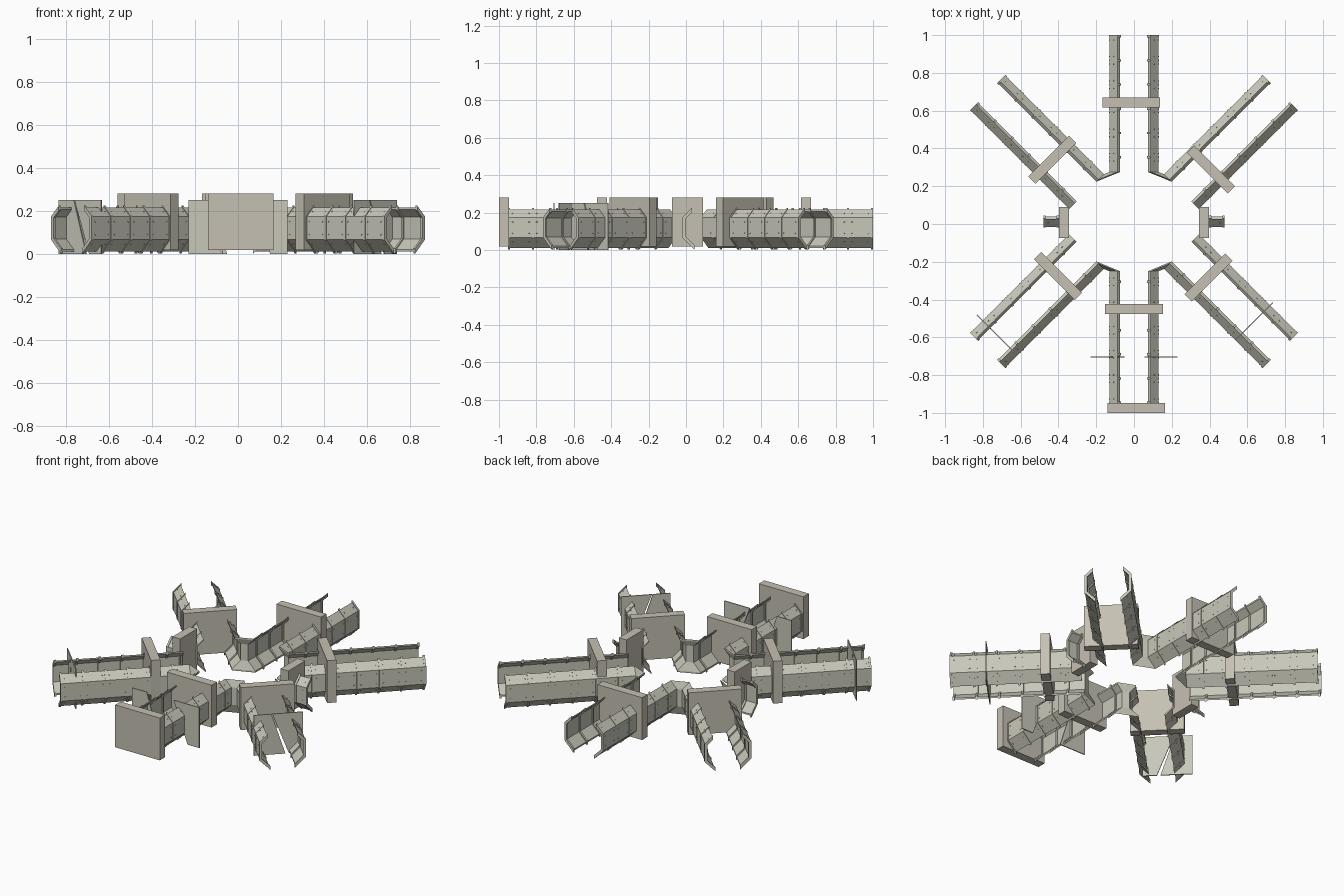
import bpy, bmesh
from math import sin, cos, radians
from mathutils import Vector, Matrix

cube = bpy.data.objects.get("Cube")
if cube:
    bpy.data.objects.remove(cube, do_unlink=True)


def material(name, color):
    m = bpy.data.materials.new(name)
    m.use_nodes = True
    m.diffuse_color = (*color, 1)
    m.node_tree.nodes["Principled BSDF"].inputs["Base Color"].default_value = (*color, 1)
    return m


WALL = material("pale grey panel", (0.58, 0.575, 0.49))
PLATE = material("warm grey bulkhead", (0.56, 0.53, 0.45))

HUB_Y = 0.013
MID_Z = 0.12
APOTHEM = 0.13


def finish(name, bm, mat):
    bmesh.ops.recalc_face_normals(bm, faces=bm.faces)
    mesh = bpy.data.meshes.new(name)
    bm.to_mesh(mesh)
    bm.free()
    mesh.materials.append(mat)
    ob = bpy.data.objects.new(name, mesh)
    bpy.context.collection.objects.link(ob)
    return ob


def add_loft(bm, first, last):
    """Closed solid between two matching cross-sections."""
    a = [bm.verts.new(p) for p in first]
    b = [bm.verts.new(p) for p in last]
    n = len(a)
    half = n // 2
    for i in range(n):
        j = (i + 1) % n
        bm.faces.new((a[i], a[j], b[j], b[i]))
    for ring in (a, b):
        for i in range(half - 1):
            bm.faces.new((ring[i], ring[i + 1], ring[n - 2 - i], ring[n - 1 - i]))


def profile(outer=0.0, inner=-0.007, lip=0.0):
    """Half-octagon shell as (lateral, z) points: outside down, inside back up."""
    def arc(grow):
        a = APOTHEM + grow
        h = a * 0.414
        top, low = 0.088 - lip, 0.074 - lip
        return [(top, h + a - top), (a, h), (a, -h), (low, low - a - h)]
    return arc(outer) + arc(inner)[::-1]


class Frame:
    """Corridor axis: a heading, a sideways shift, and a centre."""
    def __init__(self, angle, shift=0.0, y=HUB_Y):
        t = radians(angle)
        self.d = Vector((cos(t), sin(t), 0))
        self.l = Vector((sin(t), -cos(t), 0))
        self.o = Vector((0, y, MID_Z)) + self.l * shift

    def point(self, r, lat, z):
        return self.o + self.d * r + self.l * lat + Vector((0, 0, z))

    def section(self, r, side, prof):
        return [self.point(r, side * x, z) for x, z in prof]


SHELL = profile()
RIB = profile(0.003, -0.013, 0.004)


def add_bolt(bm, frame, r, side, lat, z, normal):
    """Small square bolt head on the outside of a panel."""
    n = (frame.l * side * normal[0] + Vector((0, 0, normal[1]))).normalized()
    rot = n.to_track_quat('Z', 'Y').to_matrix().to_4x4()
    mat = Matrix.Translation(frame.point(r, side * lat, z)) @ rot
    bmesh.ops.create_cone(bm, cap_ends=True, segments=6, radius1=0.004,
                          radius2=0.003, depth=0.004, matrix=mat)


def wall(name, frame, start, end, side, step=0.128):
    """One corridor side: panel shell, ribs and bolts."""
    bm = bmesh.new()
    add_loft(bm, frame.section(start, side, SHELL), frame.section(end, side, SHELL))
    r = end - 0.006
    while r > start:
        add_loft(bm, frame.section(r - 0.006, side, RIB), frame.section(r + 0.006, side, RIB))
        for off in (-0.02, -0.108):
            if r + off > start:
                for z in (-0.03, 0.03):
                    add_bolt(bm, frame, r + off, side, APOTHEM, z, (1, 0))
                for s in (-1, 1):
                    add_bolt(bm, frame, r + off, side, 0.108, s * 0.076, (1, s))
        r -= step
    finish(name, bm, WALL)


def bulkhead(name, x, y, angle, width=0.305, thick=0.053, low=0.018, high=0.28):
    bm = bmesh.new()
    mat = (Matrix.Translation((x, y, (low + high) / 2))
           @ Matrix.Rotation(radians(angle), 4, 'Z')
           @ Matrix.Diagonal((width, thick, high - low, 1)))
    bmesh.ops.create_cube(bm, size=1, matrix=mat)
    finish(name, bm, PLATE)


def door(name, x, y, angle, total, thick=0.006, height=0.25):
    """Pair of thin sliding leaves with a slanted meeting edge."""
    h = total / 2
    leaves = {"left": [(-h, 0), (-h + 0.18, 0), (-h + 0.1, height), (-h, height)],
              "right": [(h, 0), (h - 0.08, 0), (h - 0.175, height), (h, height)]}
    place = Matrix.Translation((x, y, 0)) @ Matrix.Rotation(radians(angle), 4, 'Z')
    for side, pts in leaves.items():
        bm = bmesh.new()
        ends = [[place @ Vector((u, k * thick / 2, z)) for u, z in pts] for k in (-1, 1)]
        add_loft(bm, *ends)
        finish(f"{name}_{side}_leaf", bm, WALL)


# Corridors: heading, sideways shift, start and end distance
corridors = {
    "back": (Frame(90), 0.262, 0.987),
    "front": (Frame(270), 0.263, 0.965),
    "back_left": (Frame(45, 0.065), 0.29, 1.03),
    "back_right": (Frame(135, -0.065), 0.29, 1.03),
    "front_right": (Frame(225, 0.065), 0.29, 1.03),
    "front_left": (Frame(315, -0.065), 0.29, 1.03),
}
for name, (frame, start, end) in corridors.items():
    for side, label in ((1, "a"), (-1, "b")):
        wall(f"{name}_corridor_wall_{label}", frame, start, end, side)

# Hub corner panels joining neighbouring corridors
for main, diagonal, side in (("back", "back_left", 1), ("back", "back_right", -1),
                             ("front", "front_right", 1), ("front", "front_left", -1)):
    f, r, _ = corridors[main]
    g, q, _ = corridors[diagonal]
    bm = bmesh.new()
    add_loft(bm, f.section(r, side, SHELL), g.section(q, -side, SHELL))
    finish(f"{diagonal}_hub_corner", bm, WALL)

# Short side stubs behind the side bulkheads
wall("left_stub_panel", Frame(0, y=0.115), 0.39, 0.48, 1, 0.07)
wall("right_stub_panel", Frame(180, y=0.115), 0.39, 0.48, -1, 0.07)

# Bulkheads across the corridors
bulkhead("back_bulkhead", -0.015, 0.642, 0)
bulkhead("front_bulkhead", 0, -0.45, 0)
bulkhead("front_end_bulkhead", 0.012, -0.9735, 0)
bulkhead("back_left_bulkhead", 0.408, 0.288, -45)
bulkhead("back_right_bulkhead", -0.433, 0.34, 45)
bulkhead("front_left_bulkhead", 0.395, -0.283, 45)
bulkhead("front_right_bulkhead", -0.403, -0.275, -45)
for s, label in ((1, "left"), (-1, "right")):
    bulkhead(f"{label}_side_bulkhead", s * 0.37, 0.008, 90, width=0.165)

# Sliding doors
door("front_door", 0, -0.705, 0, 0.46)
door("front_left_door", 0.637, -0.515, 45, 0.28)
door("front_right_door", -0.733, -0.58, -45, 0.28)
